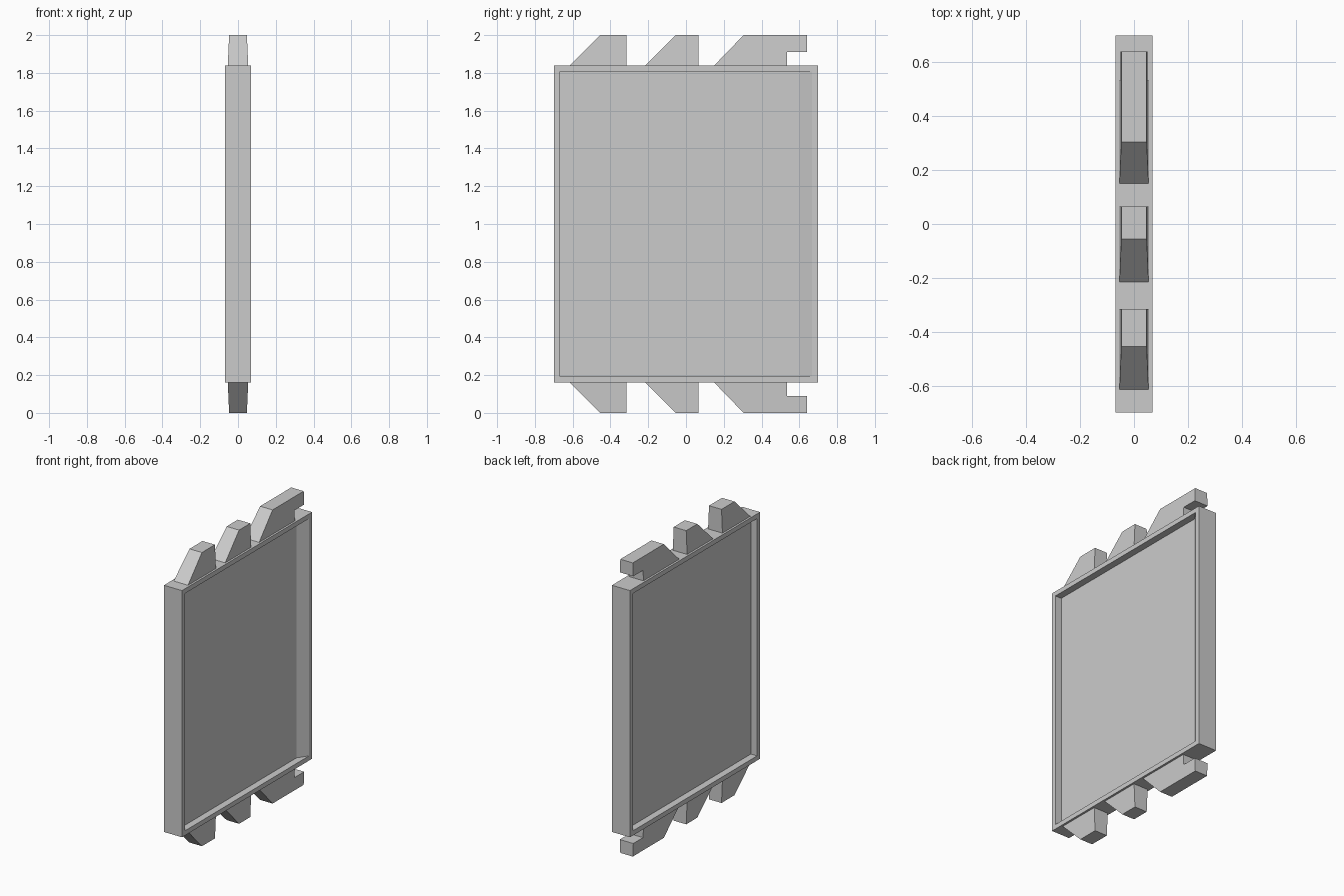
import bpy
import bmesh
from mathutils import Vector

cube = bpy.data.objects.get("Cube")
if cube:
    bpy.data.objects.remove(cube, do_unlink=True)

HALF_X, HALF_Y = 0.068, 0.70
BASE_Z, TOP_Z = 1.84, 2.0
RIM, FLOOR_X, SLOPE_Y = 0.045, 0.021, 0.60

grey = bpy.data.materials.new("plain grey")
grey.use_nodes = True
colour = (0.6, 0.6, 0.6, 1)
grey.diffuse_color = colour
grey.node_tree.nodes["Principled BSDF"].inputs["Base Color"].default_value = colour


def add_object(name, bm):
    bmesh.ops.recalc_face_normals(bm, faces=bm.faces)
    mesh = bpy.data.meshes.new(name)
    bm.to_mesh(mesh)
    bm.free()
    mesh.materials.append(grey)
    obj = bpy.data.objects.new(name, mesh)
    bpy.context.collection.objects.link(obj)
    return obj


# Panel with a recess in both broad sides
bm = bmesh.new()
bmesh.ops.create_cube(bm, size=2)
for v in bm.verts:
    v.co = Vector((v.co.x * HALF_X, v.co.y * HALF_Y, 1 + v.co.z * (BASE_Z - 1)))
bm.normal_update()
sides = [f for f in bm.faces if abs(f.normal.x) > 0.9]
bmesh.ops.inset_individual(bm, faces=sides, thickness=RIM)
floors = bmesh.ops.extrude_discrete_faces(bm, faces=sides)["faces"]
for face in floors:
    for v in face.verts:
        v.co.x = FLOOR_X if v.co.x > 0 else -FLOOR_X
        # The rear wall of each recess slopes down to the floor
        if v.co.y > 0:
            v.co.y = SLOPE_Y
add_object("recessed_panel", bm)


def half_width(z):
    """Teeth narrow slightly away from the panel."""
    return 0.054 - 0.007 * (z - BASE_Z) / (TOP_Z - BASE_Z)


def add_tooth(name, profile, flip):
    bm = bmesh.new()
    rings = []
    for side in (-1, 1):
        rings.append([bm.verts.new((side * half_width(z), y, 2 - z if flip else z))
                      for y, z in profile])
        bm.faces.new(rings[-1])
    left, right = rings
    for i in range(len(profile)):
        bm.faces.new((left[i - 1], left[i], right[i], right[i - 1]))
    add_object(name, bm)


# Ramped teeth and a hooked tooth, repeated on the top and bottom edges
def ramp(start, crest, end):
    return [(start, BASE_Z), (crest, TOP_Z), (end, TOP_Z), (end, BASE_Z)]


teeth = {
    "front_tooth": ramp(-0.615, -0.455, -0.315),
    "middle_tooth": ramp(-0.215, -0.055, 0.065),
    "hook_tooth": ramp(0.15, 0.305, 0.64)[:3]
    + [(0.64, 1.91), (0.535, 1.91), (0.535, BASE_Z)],
}
for name, profile in teeth.items():
    add_tooth("top_" + name, profile, False)
    add_tooth("bottom_" + name, profile, True)
